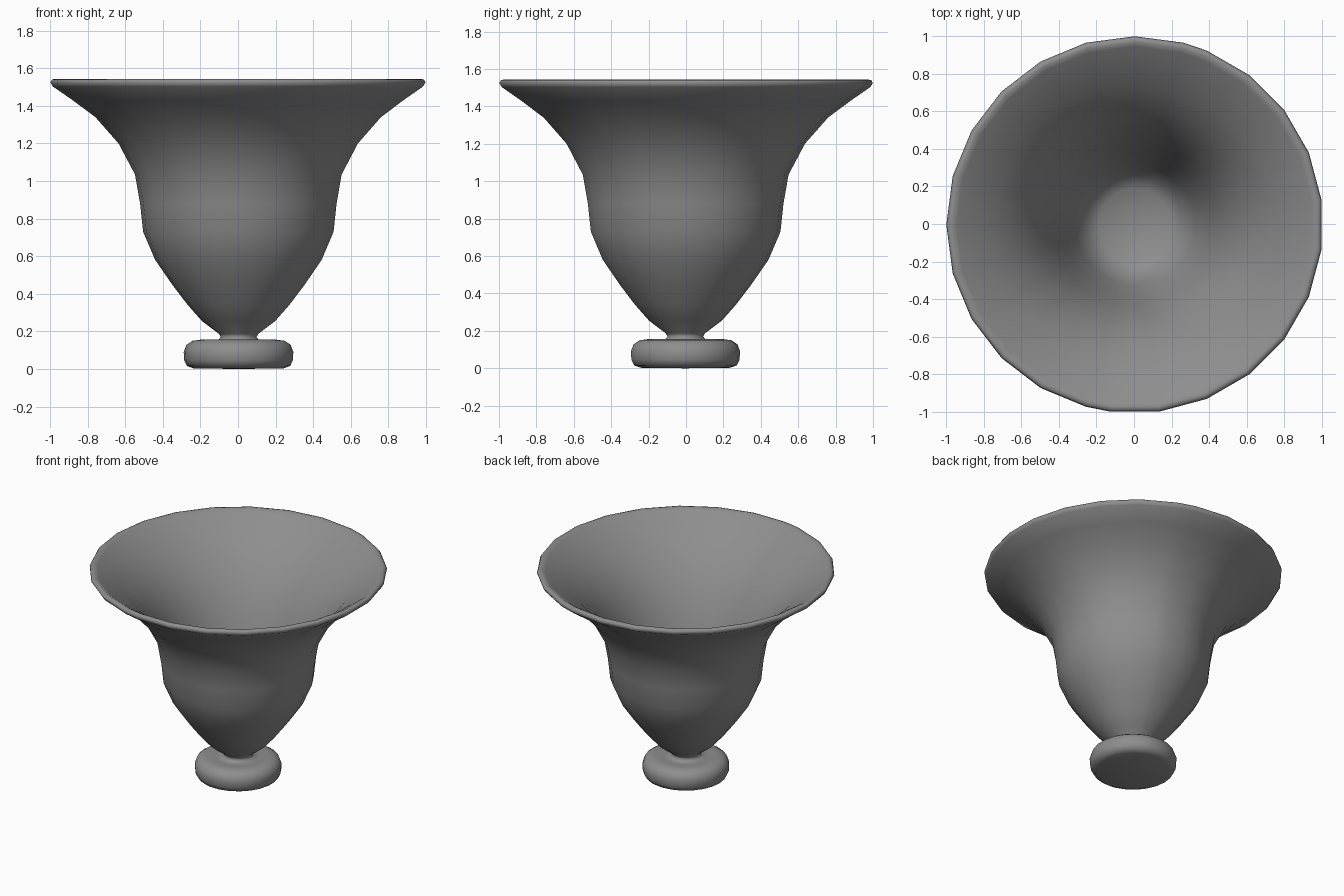
import bpy, bmesh, math

if "Cube" in bpy.data.objects:
    bpy.data.objects.remove(bpy.data.objects["Cube"])

# Uneven ring spacing: 15 degree steps, with one half shifted by 7.5 degrees
ANGLES = [75 + 15 * i for i in range(13)] + [262.5 + 15 * i for i in range(12)]
CX, CY, SCALE = 0.004, -0.004, 1.004  # recentre the uneven ring

dark_grey = bpy.data.materials.new("dark_grey")
dark_grey.diffuse_color = (0.27, 0.27, 0.27, 1)
dark_grey.use_nodes = True
dark_grey.node_tree.nodes["Principled BSDF"].inputs["Base Color"].default_value = dark_grey.diffuse_color


def lathe(name, profile):
    """Spin an (r, z) profile around z; ends on the axis become poles."""
    bm = bmesh.new()
    rings = []
    n = len(ANGLES)
    for r, z in profile:
        if r == 0:
            rings.append([bm.verts.new((CX, CY, z))] * n)
        else:
            rings.append([bm.verts.new((CX + SCALE * r * math.cos(math.radians(a)),
                                        CY + SCALE * r * math.sin(math.radians(a)), z))
                          for a in ANGLES])
    for lo, hi in zip(rings, rings[1:]):
        for i in range(n):
            j = (i + 1) % n
            quad = [lo[i], lo[j], hi[j], hi[i]]
            bm.faces.new(list(dict.fromkeys(quad)))
    bmesh.ops.recalc_face_normals(bm, faces=bm.faces)
    mesh = bpy.data.meshes.new(name)
    bm.to_mesh(mesh)
    bm.free()
    mesh.materials.append(dark_grey)
    obj = bpy.data.objects.new(name, mesh)
    bpy.context.collection.objects.link(obj)
    bpy.ops.object.select_all(action='DESELECT')
    obj.select_set(True)
    bpy.context.view_layer.objects.active = obj
    bpy.ops.object.shade_smooth_by_angle(angle=math.radians(80))
    return obj


# Rounded foot, neck, and bell-shaped outside
outside = [(0, 0), (0.24, 0.003), (0.275, 0.016), (0.289, 0.045), (0.292, 0.09),
           (0.278, 0.128), (0.245, 0.15), (0.20, 0.156), (0.15, 0.15), (0.11, 0.153),
           (0.095, 0.17), (0.105, 0.187), (0.195, 0.255), (0.27, 0.34), (0.35, 0.445),
           (0.443, 0.58), (0.507, 0.73), (0.523, 0.88), (0.55, 1.035), (0.637, 1.20),
           (0.76, 1.34), (0.88, 1.43), (0.985, 1.503)]
# Rolled lip, then the funnel-shaped inside down to the small floor
inside = [(0.999, 1.525), (0.99, 1.541), (0.97, 1.544), (0.945, 1.53), (0.86, 1.47),
          (0.74, 1.38), (0.61, 1.24), (0.51, 1.08), (0.44, 0.91), (0.38, 0.73),
          (0.32, 0.56), (0.26, 0.43), (0.19, 0.385), (0, 0.375)]
lathe("vase", outside + inside)
